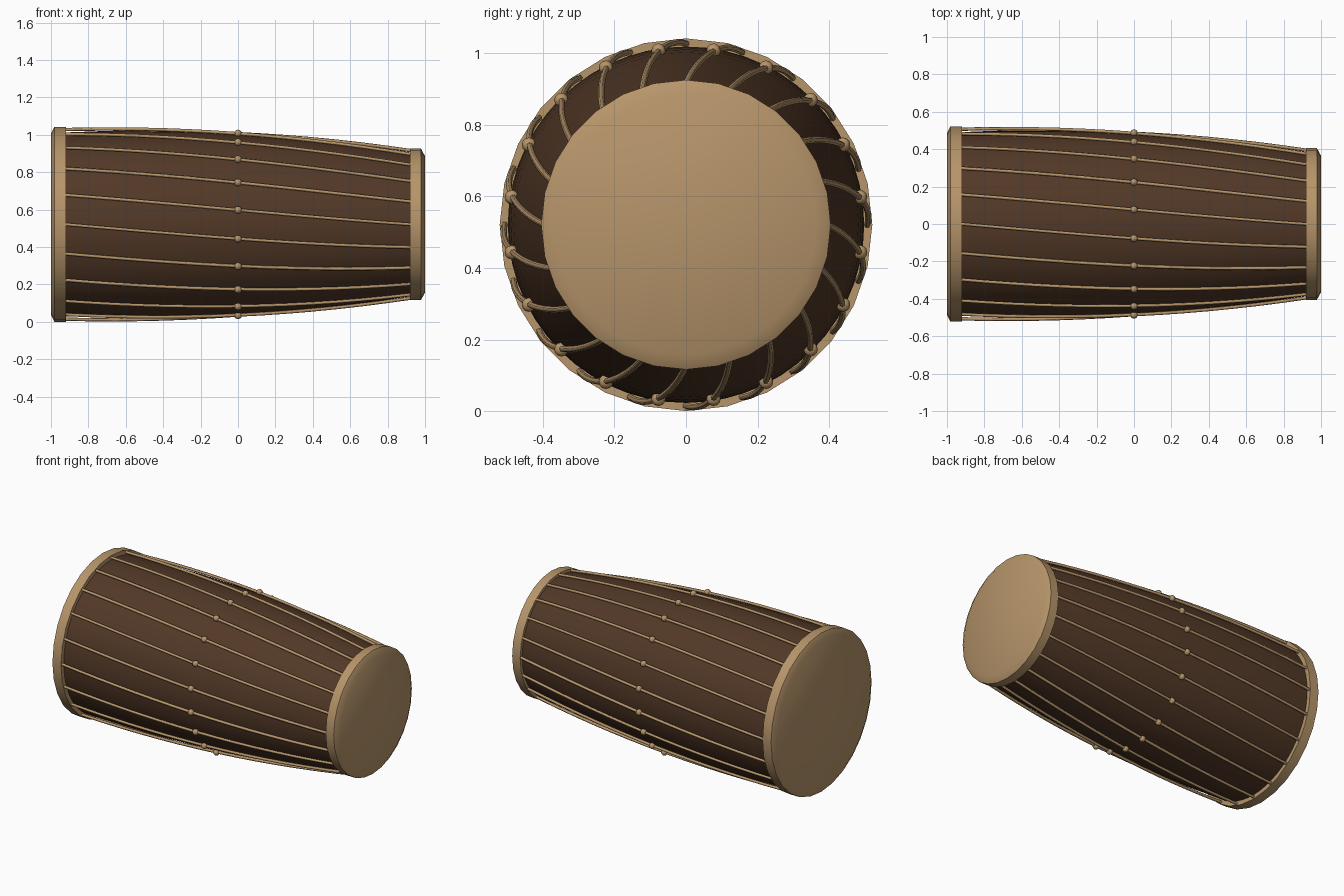
import bpy, bmesh, math
from mathutils import Vector, Matrix

if "Cube" in bpy.data.objects:
    bpy.data.objects.remove(bpy.data.objects["Cube"])

CZ = 0.521          # height of the drum axis
SIDES = 28
ROPES = 20


def material(name, rgb):
    m = bpy.data.materials.new(name)
    m.diffuse_color = (*rgb, 1)
    m.use_nodes = True
    m.node_tree.nodes["Principled BSDF"].inputs["Base Color"].default_value = m.diffuse_color
    return m


tan = material("tan hide", (0.47, 0.30, 0.145))
brown = material("dark brown wood", (0.085, 0.040, 0.020))


def around(x, r, a):
    """Point at radius r and angle a about the drum axis."""
    return Vector((x, -r * math.cos(a), CZ + r * math.sin(a)))


def finish(bm, name, mat, angle):
    bmesh.ops.recalc_face_normals(bm, faces=bm.faces)
    me = bpy.data.meshes.new(name)
    bm.to_mesh(me)
    bm.free()
    ob = bpy.data.objects.new(name, me)
    bpy.context.collection.objects.link(ob)
    me.materials.append(mat)
    bpy.ops.object.select_all(action='DESELECT')
    ob.select_set(True)
    bpy.context.view_layer.objects.active = ob
    bpy.ops.object.shade_smooth_by_angle(angle=math.radians(angle))
    return ob


def lathe(name, profile, mat, sides=SIDES):
    """Solid of revolution with closed ends."""
    bm = bmesh.new()
    rings = [[bm.verts.new(around(x, r, 2 * math.pi * i / sides))
              for i in range(sides)] for x, r in profile]
    for a, b in zip(rings, rings[1:]):
        for i in range(sides):
            j = (i + 1) % sides
            bm.faces.new((a[i], a[j], b[j], b[i]))
    bm.faces.new(rings[0])
    bm.faces.new(rings[-1])
    return finish(bm, name, mat, 40)


def bulge(left, mid, right, x):
    """Quadratic radius through x = -0.92, 0 and 0.92."""
    t = x / 0.92
    return mid + (right - left) / 2 * t + ((right + left) / 2 - mid) * t * t


# Wooden shell
lathe("shell", [(x, bulge(0.492, 0.482, 0.385, x))
                for x in [-0.95 + 1.9 * i / 12 for i in range(13)]], brown, 56)

# Hide heads with their hoops
lathe("large_head", [(-1.0, 0.485), (-0.982, 0.521), (-0.92, 0.521)], tan)
lathe("small_head", [(1.0, 0.365), (0.978, 0.405), (0.92, 0.405)], tan)

# Tension ropes, twisted slightly around the shell
STEPS, SECTION, THICK = 14, 6, 0.009
bm = bmesh.new()
for k in range(ROPES):
    mid = math.radians(9 + 360 / ROPES * k)
    path = []
    for s in range(STEPS + 1):
        x = -0.93 + 1.86 * s / STEPS
        a = mid - math.radians(9) * x / 0.92
        path.append((x, bulge(0.507, 0.491, 0.395, x), a))
    rings = []
    for x, r, a in path:
        out = Vector((0, -math.cos(a), math.sin(a)))
        side = Vector((0, math.sin(a), math.cos(a)))
        ring = []
        for i in range(SECTION):
            t = 2 * math.pi * i / SECTION
            ring.append(bm.verts.new(around(x, r, a)
                        + THICK * (math.cos(t) * out + math.sin(t) * side)))
        rings.append(ring)
    for p, q in zip(rings, rings[1:]):
        for i in range(SECTION):
            j = (i + 1) % SECTION
            bm.faces.new((p[i], p[j], q[j], q[i]))
    bm.faces.new(rings[0])
    bm.faces.new(rings[-1])
finish(bm, "tension_ropes", tan, 65)

# Knots at the middle of every rope
bm = bmesh.new()
for k in range(ROPES):
    a = math.radians(9 + 360 / ROPES * k)
    bmesh.ops.create_uvsphere(bm, u_segments=8, v_segments=6, radius=0.02,
                              matrix=Matrix.Translation(around(0, 0.493, a)))
finish(bm, "rope_knots", tan, 60)
